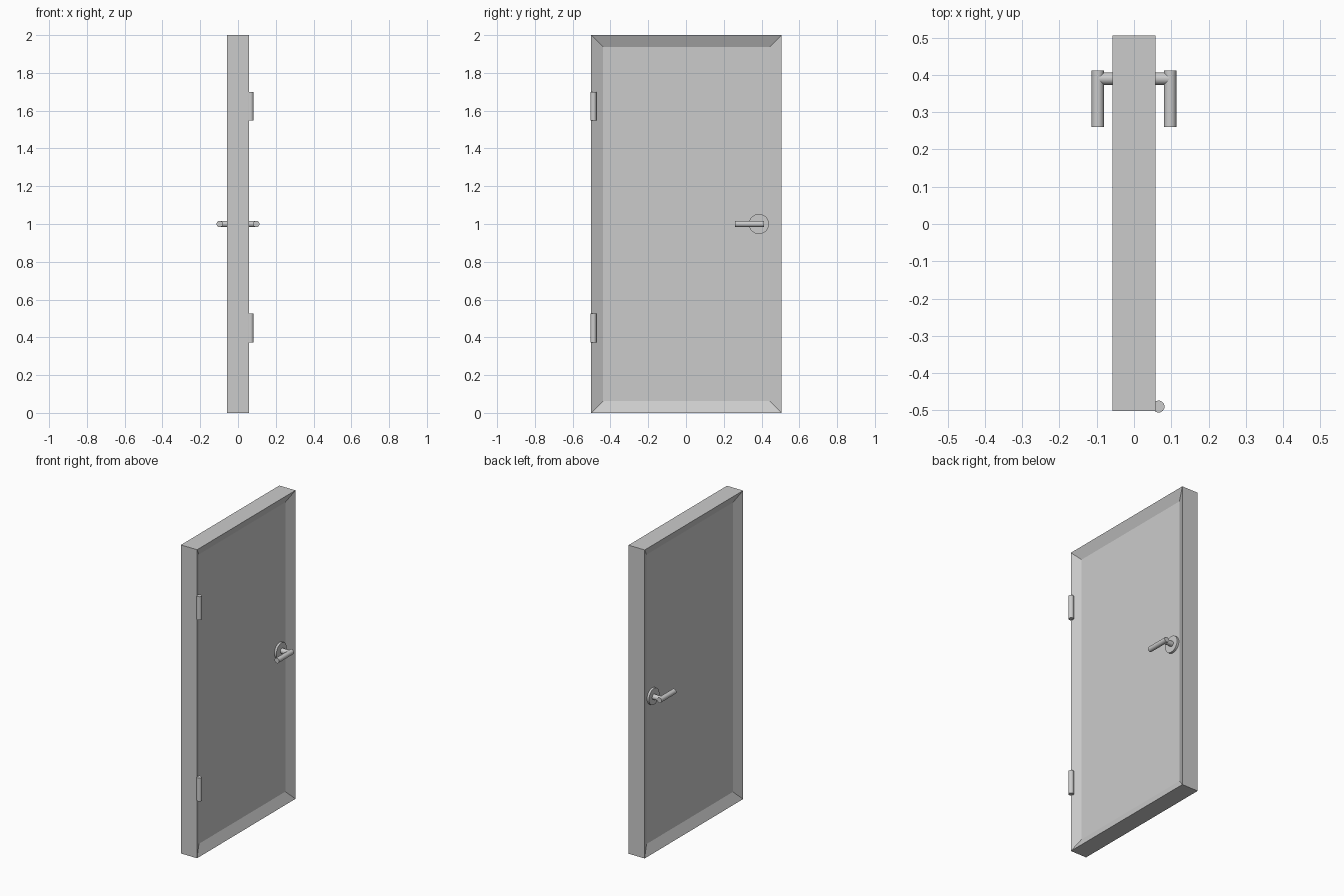
import bpy, bmesh, math
from mathutils import Vector

if "Cube" in bpy.data.objects:
    bpy.data.objects.remove(bpy.data.objects["Cube"])

def cylinder(name, start, end, radius, sides=32):
    a, b = Vector(start), Vector(end)
    axis = b - a
    bpy.ops.mesh.primitive_cylinder_add(vertices=sides, radius=radius, depth=axis.length,
                                        location=(a + b) / 2,
                                        rotation=axis.to_track_quat('Z', 'Y').to_euler())
    ob = bpy.context.object
    ob.name = name
    bpy.ops.object.shade_smooth_by_angle(angle=math.radians(30))
    return ob

HALF = 0.058            # half thickness of the leaf
BORDER, DEPTH = 0.062, 0.03
Y0, Y1, H = -0.502, 0.506, 2.0

# Door leaf: a slab with a sloping recess on both broad faces
bm = bmesh.new()
bmesh.ops.create_cube(bm, size=1)
for v in bm.verts:
    v.co = (v.co.x * 2 * HALF, (Y0 + Y1) / 2 + v.co.y * (Y1 - Y0), (v.co.z + 0.5) * H)
bm.normal_update()
for face in [f for f in bm.faces if abs(f.normal.x) > 0.9]:
    bmesh.ops.inset_region(bm, faces=[face], thickness=BORDER, depth=-DEPTH,
                           use_even_offset=True)
mesh = bpy.data.meshes.new("door_leaf")
bm.to_mesh(mesh)
bm.free()
bpy.context.collection.objects.link(bpy.data.objects.new("door_leaf", mesh))

# Handle on each side: rose plate, spindle and lever
for side, s in (("right", 1), ("left", -1)):
    cylinder(f"rose_{side}", (s * 0.02, 0.386, 1), (s * 0.042, 0.386, 1), 0.053, 48)
    cylinder(f"spindle_{side}", (s * 0.02, 0.39, 1), (s * 0.097, 0.39, 1), 0.0165)
    cylinder(f"lever_{side}", (s * 0.097, 0.26, 1), (s * 0.097, 0.412, 1), 0.0165)

# Hinge barrels along one edge
for name, z in (("lower", 0.373), ("upper", 1.548)):
    cylinder(f"hinge_{name}", (0.066, -0.49, z), (0.066, -0.49, z + 0.152), 0.016)
